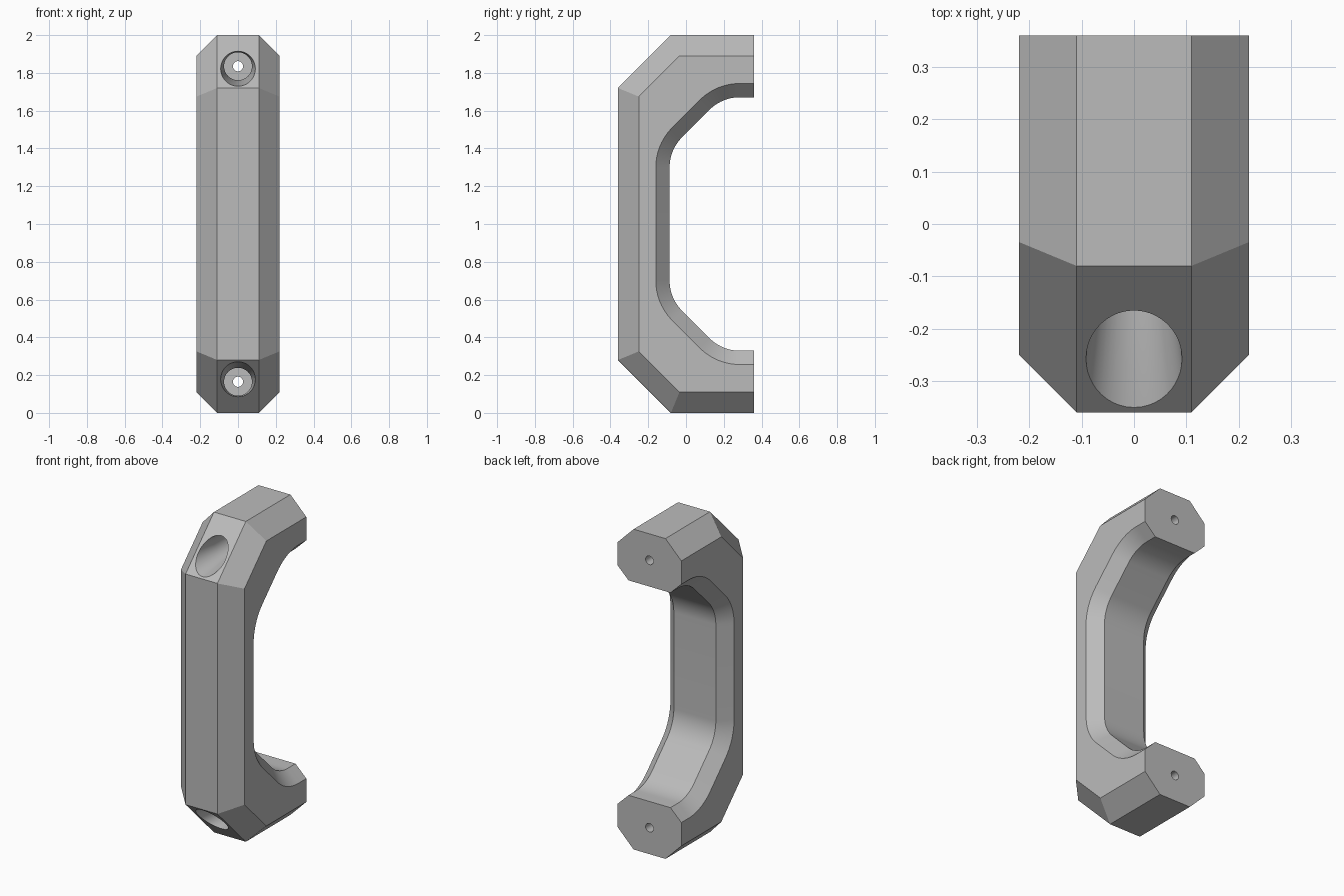
import bpy, bmesh, math

cube = bpy.data.objects.get("Cube")
if cube:
    bpy.data.objects.remove(cube, do_unlink=True)

BACK, HALF, MID = 0.36, 0.22, 1.0

# Single grey material
grey = bpy.data.materials.new("plain grey")
grey.use_nodes = True
colour = (0.5, 0.5, 0.5, 1)
grey.diffuse_color = colour
grey.node_tree.nodes["Principled BSDF"].inputs["Base Color"].default_value = colour


def mirrored(upper):
    """Complete an upper half path (y, z) with its reflection about mid height."""
    return upper + [(y, 2 * MID - z) for y, z in reversed(upper)]


def outer_path(inset):
    """Outer outline moved inwards by inset."""
    k = inset * math.tan(math.pi / 8)
    return mirrored([(BACK, 2 - inset), (-0.08 + k, 2 - inset),
                     (-0.36 + inset, 1.72 - k)])


def grip_path(radius, steps=12):
    """Rounded finger opening made of two eighth-turn arcs."""
    pts = [(BACK, 1.444 + radius)]
    for cy, cz, start in ((0.285, 1.444, 90), (0.14, 1.299, 135)):
        for i in range(steps + 1):
            a = math.radians(start + 45 * i / steps)
            pts.append((cy + radius * math.cos(a), cz + radius * math.sin(a)))
    return mirrored(pts)


def make_object(name, bm):
    bmesh.ops.recalc_face_normals(bm, faces=bm.faces)
    mesh = bpy.data.meshes.new(name)
    bm.to_mesh(mesh)
    bm.free()
    mesh.materials.append(grey)
    obj = bpy.data.objects.new(name, mesh)
    bpy.context.collection.objects.link(obj)
    return obj


# Handle body: eight rails run along the bow, joined by strips
bm = bmesh.new()


def rail(x, path):
    return [bm.verts.new((x, y, z)) for y, z in path]


edge, face = outer_path(0.11), outer_path(0)
grip_edge, grip_face = grip_path(0.30), grip_path(0.227)
rails = [rail(-0.11, face), rail(0.11, face), rail(HALF, edge),
         rail(HALF, grip_edge), rail(0.145, grip_face), rail(-0.145, grip_face),
         rail(-HALF, grip_edge), rail(-HALF, edge)]
for a, b in zip(rails, rails[1:] + rails[:1]):
    if len(a) == len(b):
        for i in range(len(a) - 1):
            bm.faces.new((a[i], a[i + 1], b[i + 1], b[i]))
    else:
        bm.faces.new(a + b[::-1])      # flat side
for end in (0, -1):
    bm.faces.new([r[end] for r in rails])   # mounting feet
handle = make_object("pull_handle", bm)


# Stepped screw holes, turned around the y axis
def screw_cutter(name, z):
    cutter = bmesh.new()
    profile = [(0, -0.5), (0.1265, -0.5), (0.074, -0.125), (0.074, 0.15),
               (0.027, 0.15), (0.027, 0.5), (0, 0.5)]
    verts = [cutter.verts.new((r, y, z)) for r, y in profile]
    edges = [cutter.edges.new(p) for p in zip(verts, verts[1:])]
    bmesh.ops.spin(cutter, geom=verts + edges, cent=(0, 0, z), axis=(0, 1, 0),
                   angle=math.tau, steps=48, use_duplicate=False)
    bmesh.ops.remove_doubles(cutter, verts=cutter.verts, dist=1e-4)
    obj = make_object(name, cutter)
    obj.hide_render = True
    return obj


bpy.context.view_layer.objects.active = handle
for name, z in (("lower_screw_cutter", 0.165), ("upper_screw_cutter", 1.835)):
    cutter = screw_cutter(name, z)
    mod = handle.modifiers.new(name, "BOOLEAN")
    mod.operation = "DIFFERENCE"
    mod.solver = "EXACT"
    mod.object = cutter
    bpy.ops.object.modifier_apply(modifier=mod.name)
    bpy.data.objects.remove(cutter, do_unlink=True)

# Smooth curves, crisp chamfers
bpy.ops.object.select_all(action="DESELECT")
handle.select_set(True)
bpy.ops.object.shade_smooth_by_angle(angle=math.radians(25))
